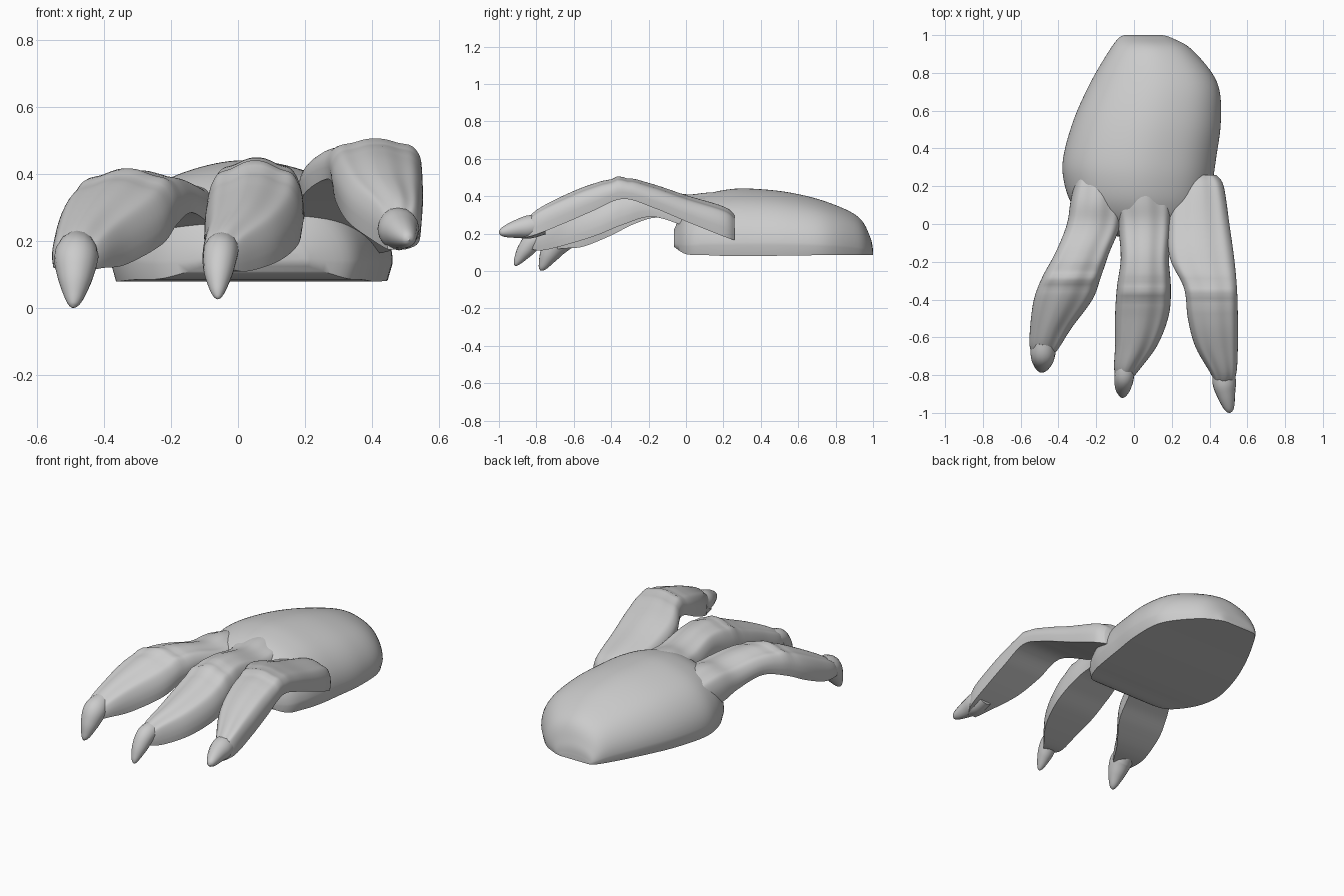
import bpy, bmesh, math

def spline(rows, steps=6):
    """Catmull-Rom interpolation through a list of equal-length tuples."""
    out = []
    for i in range(len(rows) - 1):
        a, b, c, d = rows[max(i - 1, 0)], rows[i], rows[i + 1], rows[min(i + 2, len(rows) - 1)]
        for s in range(steps):
            t = s / steps
            out.append([0.5 * (2 * q + (r - p) * t + (2 * p - 5 * q + 4 * r - w) * t * t
                               + (3 * q - p - 3 * r + w) * t ** 3) for p, q, r, w in zip(a, b, c, d)])
    out.append(list(rows[-1]))
    return out

def finish(ob, angle):
    bpy.ops.object.select_all(action='DESELECT')
    ob.select_set(True)
    bpy.context.view_layer.objects.active = ob
    if ob.type == 'CURVE':
        bpy.ops.object.convert(target='MESH')
    bpy.ops.object.shade_smooth_by_angle(angle=math.radians(angle))

def loft(name, rows, power, ridge, knuckle=None, n=56, wall=0.0):
    """Flat-bottomed arch swept along y. Rows: y, left x, right x, bottom z, top z."""
    bm = bmesh.new()
    rings = []
    for y, xl, xr, zb, zt in spline(rows):
        cx, hw, h = (xl + xr) / 2, (xr - xl) / 2, zt - zb
        if knuckle is not None:
            d = (y - knuckle) / 0.06
            h += 0.008 * math.exp(-d * d) * math.cos(d * 3.6)
        ring = []
        for k in range(n + 1):
            a = math.pi * k / n
            c, s = math.cos(a), max(math.sin(a), 0)
            x = cx + hw * math.copysign(abs(c) ** power, c)
            lobes = 1 + ridge * (math.cos(7 * (a - math.pi / 2)) - 1) * s
            ring.append(bm.verts.new((x, y, zb + h * (wall + (1 - wall) * s ** power * lobes))))
        # lower corners give a short vertical rim
        ring.append(bm.verts.new((xl + 0.04 * hw, y, zb)))
        ring.append(bm.verts.new((xr - 0.04 * hw, y, zb)))
        rings.append(ring)
    m = len(rings[0])
    for r0, r1 in zip(rings, rings[1:]):
        for k in range(m):
            j = (k + 1) % m
            bm.faces.new((r0[k], r0[j], r1[j], r1[k]))
    bm.faces.new(rings[0])
    bm.faces.new(rings[-1])
    bmesh.ops.recalc_face_normals(bm, faces=bm.faces)
    me = bpy.data.meshes.new(name)
    bm.to_mesh(me)
    bm.free()
    ob = bpy.data.objects.new(name, me)
    bpy.context.collection.objects.link(ob)
    finish(ob, 50)

def claw(name, pts):
    """Tapered curved horn. Points: x, y, z, radius."""
    cu = bpy.data.curves.new(name, 'CURVE')
    cu.dimensions = '3D'
    cu.bevel_depth = 1.0
    cu.bevel_resolution = 6
    cu.use_fill_caps = True
    sp = cu.splines.new('POLY')
    path = spline(pts)
    sp.points.add(len(path) - 1)
    for p, (x, y, z, r) in zip(sp.points, path):
        p.co = (x, y, z, 1)
        p.radius = max(r, 0.001)
    ob = bpy.data.objects.new(name, cu)
    bpy.context.collection.objects.link(ob)
    finish(ob, 50)

# Domed palm with a flat underside
loft("palm", [
    (1.00, -0.05, 0.15, 0.085, 0.11), (0.985, -0.08, 0.20, 0.085, 0.18),
    (0.92, -0.13, 0.31, 0.085, 0.29), (0.75, -0.23, 0.44, 0.085, 0.37),
    (0.55, -0.32, 0.46, 0.082, 0.42), (0.35, -0.375, 0.435, 0.08, 0.44),
    (0.22, -0.37, 0.415, 0.08, 0.435), (0.10, -0.325, 0.385, 0.085, 0.405),
    (0.0, -0.23, 0.33, 0.09, 0.34), (-0.065, -0.09, 0.20, 0.13, 0.22)],
    0.98, 0.008, wall=0.16)

# Three ridged fingers, bent at the knuckle
loft("left_finger", [
    (0.42, -0.26, -0.10, 0.20, 0.31), (0.15, -0.33, -0.06, 0.20, 0.385),
    (0.0, -0.355, -0.07, 0.24, 0.38), (-0.15, -0.415, -0.13, 0.285, 0.405),
    (-0.28, -0.485, -0.175, 0.25, 0.41), (-0.40, -0.53, -0.22, 0.19, 0.365),
    (-0.55, -0.55, -0.33, 0.13, 0.285), (-0.66, -0.55, -0.40, 0.12, 0.215),
    (-0.72, -0.51, -0.45, 0.11, 0.15)],
    0.78, 0.05, -0.29, wall=0.22)
loft("middle_finger", [
    (0.46, 0.0, 0.12, 0.25, 0.41), (0.15, -0.10, 0.20, 0.22, 0.42),
    (0.0, -0.085, 0.20, 0.24, 0.41), (-0.18, -0.07, 0.185, 0.29, 0.445),
    (-0.33, -0.09, 0.195, 0.25, 0.44), (-0.48, -0.10, 0.185, 0.19, 0.375),
    (-0.64, -0.10, 0.125, 0.14, 0.305), (-0.77, -0.105, 0.03, 0.11, 0.235),
    (-0.84, -0.08, -0.03, 0.12, 0.17)],
    0.78, 0.05, -0.36, wall=0.2)
loft("right_finger", [
    (0.26, 0.24, 0.435, 0.165, 0.30), (0.20, 0.20, 0.475, 0.185, 0.345),
    (0.0, 0.18, 0.505, 0.265, 0.405), (-0.18, 0.19, 0.53, 0.34, 0.465),
    (-0.34, 0.265, 0.545, 0.385, 0.50), (-0.50, 0.285, 0.55, 0.32, 0.465),
    (-0.65, 0.325, 0.55, 0.255, 0.405), (-0.80, 0.41, 0.54, 0.195, 0.325),
    (-0.88, 0.445, 0.50, 0.175, 0.24)],
    0.76, 0.05, -0.36, wall=0.3)

# Pointed claws drooping from the fingertips
claw("left_claw", [(-0.478, -0.62, 0.18, 0.055), (-0.482, -0.685, 0.15, 0.066),
                   (-0.485, -0.73, 0.09, 0.052), (-0.488, -0.76, 0.035, 0.03),
                   (-0.49, -0.775, 0.01, 0.014), (-0.49, -0.78, 0.003, 0.0)])
claw("middle_claw", [(-0.045, -0.74, 0.18, 0.05), (-0.052, -0.81, 0.165, 0.052),
                     (-0.058, -0.86, 0.11, 0.044), (-0.06, -0.895, 0.06, 0.026),
                     (-0.06, -0.91, 0.035, 0.012), (-0.06, -0.914, 0.027, 0.0)])
claw("right_claw", [(0.475, -0.76, 0.25, 0.055), (0.478, -0.84, 0.235, 0.062),
                    (0.487, -0.90, 0.225, 0.050), (0.50, -0.96, 0.212, 0.033),
                    (0.507, -0.99, 0.205, 0.018), (0.51, -1.0, 0.203, 0.0)])
